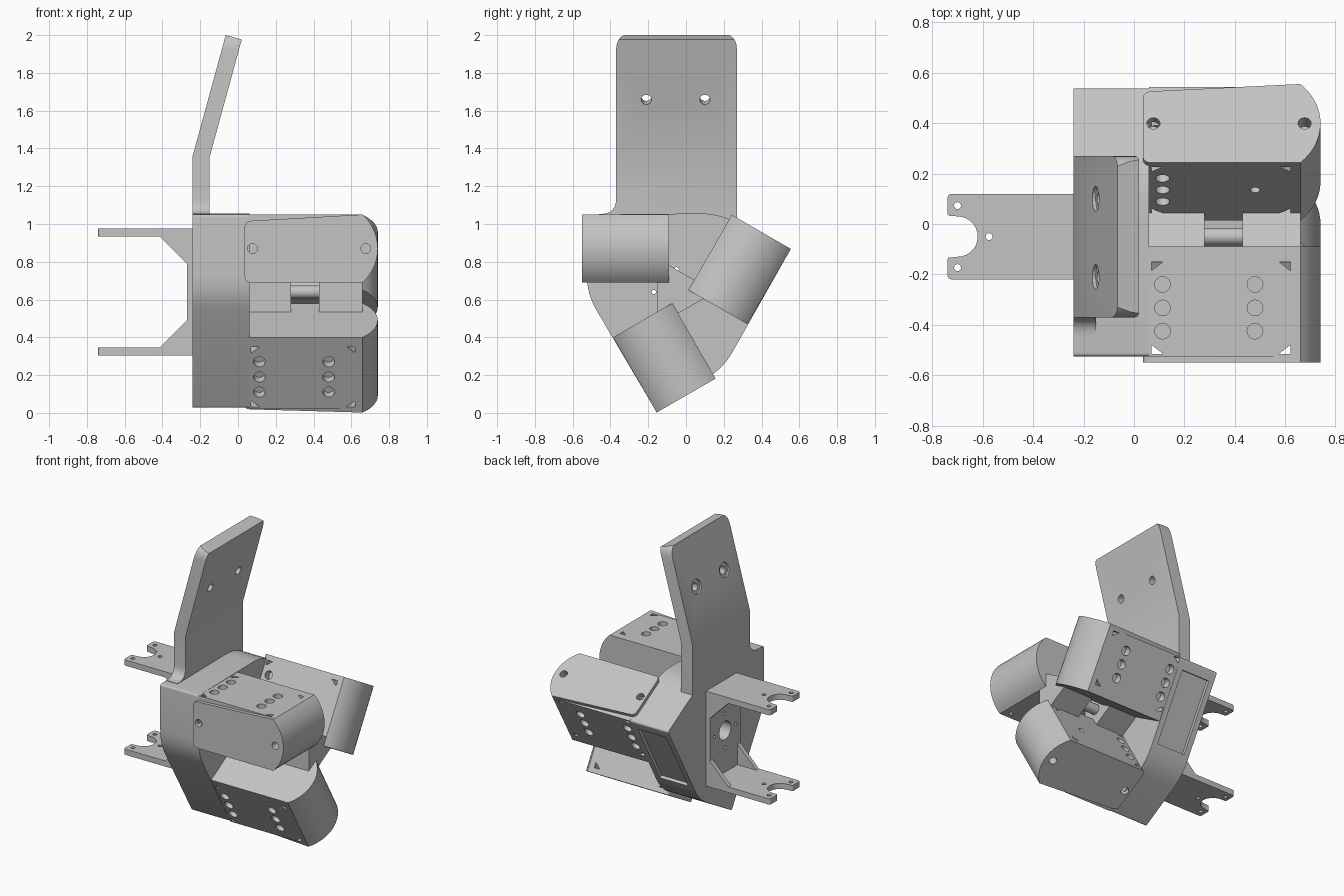
import bpy
import bmesh
from math import sin, cos, pi, radians, sqrt
from mathutils import Matrix, Vector

cube = bpy.data.objects.get("Cube")
if cube:
    bpy.data.objects.remove(cube, do_unlink=True)

grey = bpy.data.materials.new("plain_grey")
grey.use_nodes = True
grey.diffuse_color = (0.55, 0.55, 0.55, 1)
grey.node_tree.nodes["Principled BSDF"].inputs["Base Color"].default_value = (0.55, 0.55, 0.55, 1)

CY, CZ = -0.05, 0.64          # axis shared by the three motor units


def prism(name, polys, axis, lo, hi):
    """Extrude one or more outlines along an axis."""
    place = {"x": lambda a, b, t: (t, a, b),
             "y": lambda a, b, t: (a, t, b),
             "z": lambda a, b, t: (a, b, t)}[axis]
    bm = bmesh.new()
    for poly in polys:
        face = bm.faces.new([bm.verts.new(place(a, b, lo)) for a, b in poly])
        ext = bmesh.ops.extrude_face_region(bm, geom=[face])
        moved = [v for v in ext["geom"] if isinstance(v, bmesh.types.BMVert)]
        bmesh.ops.translate(bm, verts=moved, vec=place(0, 0, hi - lo))
    bmesh.ops.recalc_face_normals(bm, faces=bm.faces)
    mesh = bpy.data.meshes.new(name)
    bm.to_mesh(mesh)
    bm.free()
    mesh.materials.append(grey)
    obj = bpy.data.objects.new(name, mesh)
    bpy.context.collection.objects.link(obj)
    return obj


def circle(a, b, r, n=24):
    return [(a + r * cos(2 * pi * i / n), b + r * sin(2 * pi * i / n)) for i in range(n)]


def rounded(corners, steps=6):
    """Outline from (a, b, radius) corners, softened where radius > 0."""
    out = []
    for i, (a, b, r) in enumerate(corners):
        p = Vector((a, b))
        if r == 0:
            out.append((a, b))
            continue
        before, after = Vector(corners[i - 1][:2]), Vector(corners[(i + 1) % len(corners)][:2])
        s, e = p + (before - p).normalized() * r, p + (after - p).normalized() * r
        for k in range(steps + 1):
            t = k / steps
            out.append(tuple(s * (1 - t) ** 2 + p * 2 * t * (1 - t) + e * t * t))
    return out


def boolean(obj, cutter, operation="DIFFERENCE"):
    mod = obj.modifiers.new("cut", "BOOLEAN")
    mod.operation, mod.object, mod.solver = operation, cutter, "EXACT"
    bpy.ops.object.select_all(action="DESELECT")
    bpy.context.view_layer.objects.active = obj
    obj.select_set(True)
    bpy.ops.object.modifier_apply(modifier=mod.name)
    bpy.data.objects.remove(cutter, do_unlink=True)


# Base block: three-fold hexagon
hexagon = []
for k in range(3):
    for y, z, r in ((-0.475, -0.01, 0.1), (-0.475, 0.41, 0.015)):
        a = radians(-120 * k)
        hexagon.append((CY + y * cos(a) - z * sin(a), CZ + y * sin(a) + z * cos(a), r))
base = prism("base_block", [rounded(hexagon)], "x", -0.24, 0.06)

# Shallow recess on the rear lower side, central bore and screw holes
mid, along, normal = Vector((0.368, 0.54)), Vector((0.49, 0.872)), Vector((0.866, -0.5))
recess = [tuple(mid + along * s + normal * d)
          for s, d in ((-0.22, -0.02), (0.28, -0.02), (0.28, 0.05), (-0.22, 0.05))]
boolean(base, prism("recess_cutter", [recess], "x", -0.2, 0.02))
screws = [circle(CY + 0.12 * cos(i * pi / 2), CZ + 0.12 * sin(i * pi / 2), 0.012, 12) for i in range(4)]
boolean(base, prism("screw_cutter", screws, "x", -0.4, 0.2))
boolean(base, prism("bore_cutter", [circle(CY, CZ, 0.065)], "x", -0.4, -0.1))

# Bent upright plate with rounded top and countersunk holes
side = [(-0.24, 0.95), (-0.24, 1.36), (-0.065, 2.0), (0.02, 1.977), (-0.15, 1.355), (-0.15, 0.95)]
upright = prism("upright_plate", [side], "y", -0.6, 0.5)
front = rounded([(-0.46, 1.0, 0), (-0.46, 1.053, 0), (-0.37, 1.053, 0.08), (-0.37, 2.01, 0.09),
                 (0.27, 2.01, 0.09), (0.27, 0.97, 0)])
boolean(upright, prism("outline_cutter", [front], "x", -0.5, 0.5), "INTERSECT")
tilt = Matrix.Rotation(radians(15.3), 4, "Y")
for radius, start, end in ((0.027, -0.2, 0.2), (0.05, -0.2, -0.03)):
    drill = prism("drill_cutter", [circle(y, 0, radius) for y in (-0.21, 0.1)], "x", start, end)
    drill.data.transform(Matrix.Translation((-0.11, 0, 1.67)) @ tilt)
    boolean(upright, drill)

# U-shaped rear bracket: web, two forked arms, corner gussets
web = prism("bracket_web", [[(CY - 0.17, 0.305), (CY + 0.17, 0.305), (CY + 0.17, 0.975), (CY - 0.17, 0.975)]],
            "x", -0.27, -0.24)
boolean(web, prism("web_cutter", screws + [circle(CY, CZ, 0.065)], "x", -0.4, 0.0))
notch = [(-0.70 + 0.08 * cos(t), CY + 0.08 * sin(t))
         for t in (pi / 2 - pi * i / 14 for i in range(15))]
fork = (rounded([(-0.25, CY + 0.17, 0), (-0.74, CY + 0.17, 0.02), (-0.74, CY + 0.08, 0.015)])
        + notch
        + rounded([(-0.74, CY - 0.08, 0.015), (-0.74, CY - 0.17, 0.02), (-0.25, CY - 0.17, 0)]))
pins = [circle(-0.70, CY + 0.123, 0.014, 12), circle(-0.70, CY - 0.123, 0.014, 12),
        circle(-0.575, CY, 0.014, 12)]
for label, z in (("upper", 0.935), ("lower", 0.305)):
    arm = prism(label + "_fork_arm", [fork], "z", z, z + 0.04)
    boolean(arm, prism("pin_cutter", pins, "z", z - 0.1, z + 0.1))
gussets = [[(-0.27, CZ + s * 0.3), (-0.42, CZ + s * 0.3), (-0.27, CZ + s * 0.15)] for s in (1, -1)]
for label, y in (("right", CY - 0.17), ("left", CY + 0.14)):
    prism(label + "_gussets", gussets, "y", y, y + 0.03)

# Motor housing: box with a bowed outer end
R = sqrt(0.18 ** 2 + 0.08 ** 2) ** 2 / 0.16
half = 0.838
bow = [(0.74 - R + R * cos(t), 0.87 + R * sin(t))
       for t in (half - 2 * half * i / 16 for i in range(17))]
housing = prism("motor_housing_1", [[(0.06, 0.69), (0.06, 1.05)] + bow], "y", -0.525, -0.09)

# Vent triangles through the housing corners
vents = []
for x, sx in ((0.07, 1), (0.62, -1)):
    for y, sy in ((-0.515, 1), (-0.15, -1)):
        vents.append([(x, y), (x + sx * 0.045, y), (x, y + sy * 0.035)])
boolean(housing, prism("vent_cutter", vents, "z", 0.6, 1.2))

# Round sockets: six on the outer side, four on the inner side
rows = (-0.425, -0.333, -0.24)
outer = [circle(x, y, 0.031) for x in (0.113, 0.48) for y in rows]
inner = [circle(0.113, y, 0.028) for y in rows] + [circle(0.48, rows[1], 0.02)]
boolean(housing, prism("outer_socket_cutter", outer, "z", 1.0, 1.2))
boolean(housing, prism("inner_socket_cutter", inner, "z", 0.6, 0.74))

# Housing lid with two screw sockets
lid_shape = rounded([(0.035, 0.69, 0.035), (0.035, 1.015, 0.035)] + [(a, b, 0) for a, b in bow])
lid = prism("motor_lid_1", [lid_shape], "y", -0.55, -0.525)
lid_holes = [circle(0.077, 0.87, 0.026), circle(0.677, 0.87, 0.026)]
boolean(lid, prism("lid_cutter", lid_holes, "y", -0.6, -0.5))
boolean(housing, prism("lid_screw_cutter", lid_holes, "y", -0.6, -0.48))

# Repeat the unit around the shared axis
centre = Matrix.Translation((0, CY, CZ))
for k in (1, 2):
    turn = centre @ Matrix.Rotation(radians(-120 * k), 4, "X") @ centre.inverted()
    for part, label in ((housing, "motor_housing_"), (lid, "motor_lid_")):
        copy = bpy.data.objects.new(label + str(k + 1), part.data.copy())
        copy.data.transform(turn)
        bpy.context.collection.objects.link(copy)

# Triangular centre block, split by a slot around a slim core
triangle = [(CY + 0.205 * cos(a), CZ + 0.205 * sin(a)) for a in (pi / 3, pi, -pi / 3)]
triangle = [(2 * CY - y, z) for y, z in triangle]
prism("centre_block_inner", [triangle], "x", 0.05, 0.28)
prism("centre_block_outer", [triangle], "x", 0.43, 0.66)
prism("centre_core", [circle(CY, CZ, 0.035)], "x", 0.28, 0.43)

# Smooth the curved surfaces, keep edges crisp
bpy.ops.object.select_all(action="DESELECT")
for obj in bpy.context.collection.objects:
    if obj.type == "MESH":
        obj.select_set(True)
        bpy.context.view_layer.objects.active = obj
bpy.ops.object.shade_smooth_by_angle(angle=radians(30))
